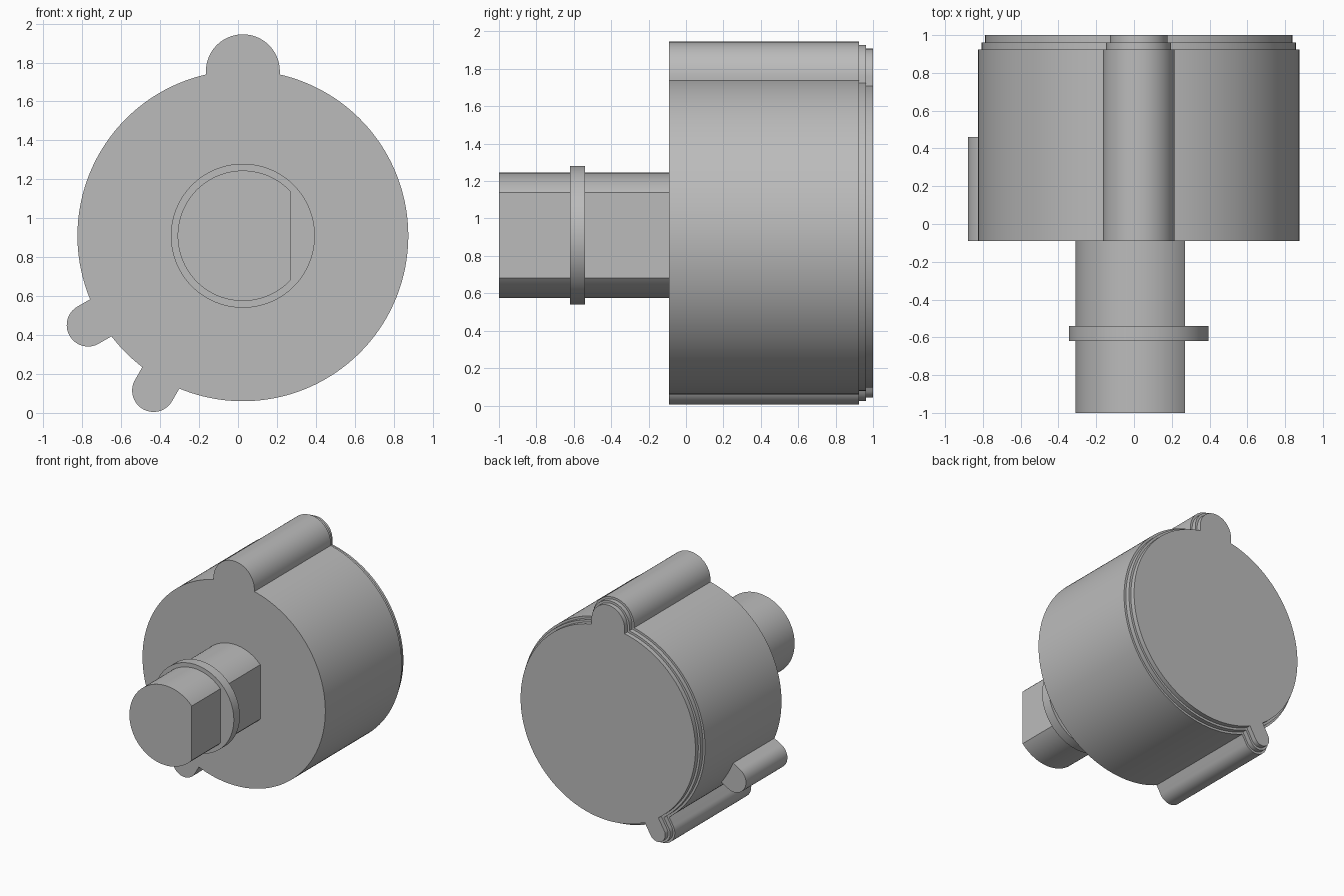
import bpy
import bmesh
from math import asin, acos, cos, sin, pi, radians

CX, CZ = 0.025, 0.91          # shared axis of body and shaft
BODY_R, FRONT = 0.85, -0.09
TOP_BOSS = (radians(90), 0.845, 0.19)    # angle, distance from axis, radius
LONG_LUG = (radians(240), 0.918, 0.11)
SHORT_LUG = (radians(210), 0.918, 0.11)

old = bpy.data.objects.get("Cube")
if old:
    bpy.data.objects.remove(old, do_unlink=True)

grey = bpy.data.materials.new("plain_grey")
grey.use_nodes = True
colour = (0.5, 0.5, 0.5, 1)
grey.diffuse_color = colour
grey.node_tree.nodes["Principled BSDF"].inputs["Base Color"].default_value = colour


def arc(radius, start, end, count, cx=CX, cz=CZ):
    """Points of a counter-clockwise arc in the x-z plane."""
    steps = [start + (end - start) * i / count for i in range(count + 1)]
    return [(cx + radius * cos(t), cz + radius * sin(t)) for t in steps]


def bump(angle, distance, radius, inset=0):
    """Rounded end of a boss or lug that stands out from the body."""
    return arc(radius - inset, angle - pi / 2, angle + pi / 2, 32,
               CX + distance * cos(angle), CZ + distance * sin(angle))


def body_outline(inset):
    """Body circle joined to the top boss and the long lug."""
    r = BODY_R - inset
    half = [asin((b[2] - inset) / r) for b in (TOP_BOSS, LONG_LUG)]
    points = bump(*TOP_BOSS, inset)
    points += arc(r, TOP_BOSS[0] + half[0], LONG_LUG[0] - half[1], 64)
    points += bump(*LONG_LUG, inset)
    points += arc(r, LONG_LUG[0] + half[1], TOP_BOSS[0] + 2 * pi - half[0], 90)
    return points


def loft(name, sections):
    """Skin matching outlines placed along y and cap both ends."""
    bm = bmesh.new()
    rings = [[bm.verts.new((x, y, z)) for x, z in outline] for y, outline in sections]
    for a, b in zip(rings, rings[1:]):
        for i in range(len(a)):
            j = (i + 1) % len(a)
            bm.faces.new((a[i], a[j], b[j], b[i]))
    bm.faces.new(rings[0])
    bm.faces.new(rings[-1])
    bmesh.ops.recalc_face_normals(bm, faces=bm.faces)
    mesh = bpy.data.meshes.new(name)
    bm.to_mesh(mesh)
    bm.free()
    mesh.materials.append(grey)
    obj = bpy.data.objects.new(name, mesh)
    bpy.context.collection.objects.link(obj)
    bpy.ops.object.select_all(action="DESELECT")
    obj.select_set(True)
    bpy.context.view_layer.objects.active = obj
    bpy.ops.object.shade_smooth_by_angle(angle=radians(25))
    return obj


# Housing with two small steps around the back rim
wide, middle, narrow = (body_outline(i) for i in (0, 0.018, 0.037))
loft("housing", [(FRONT, wide), (0.925, wide), (0.925, middle),
                 (0.962, middle), (0.962, narrow), (1, narrow)])

# Short lug, its inner edge following the housing wall
angle, distance, radius = SHORT_LUG
spread = asin(radius / BODY_R)
inner = arc(BODY_R - 0.002, angle + spread, angle - spread, 12)
lug = bump(*SHORT_LUG) + inner
loft("short_lug", [(FRONT, lug), (0.46, lug)])

# Shaft with a flat on its left side
shaft_r = 0.335
flat = acos(0.245 / shaft_r)
d_shape = arc(shaft_r, flat, 2 * pi - flat, 96)
loft("shaft", [(-1, d_shape), (FRONT, d_shape)])

# Round collar on the shaft
collar = arc(0.37, 0, 2 * pi, 128)[:-1]
loft("shaft_collar", [(-0.62, collar), (-0.54, collar)])
